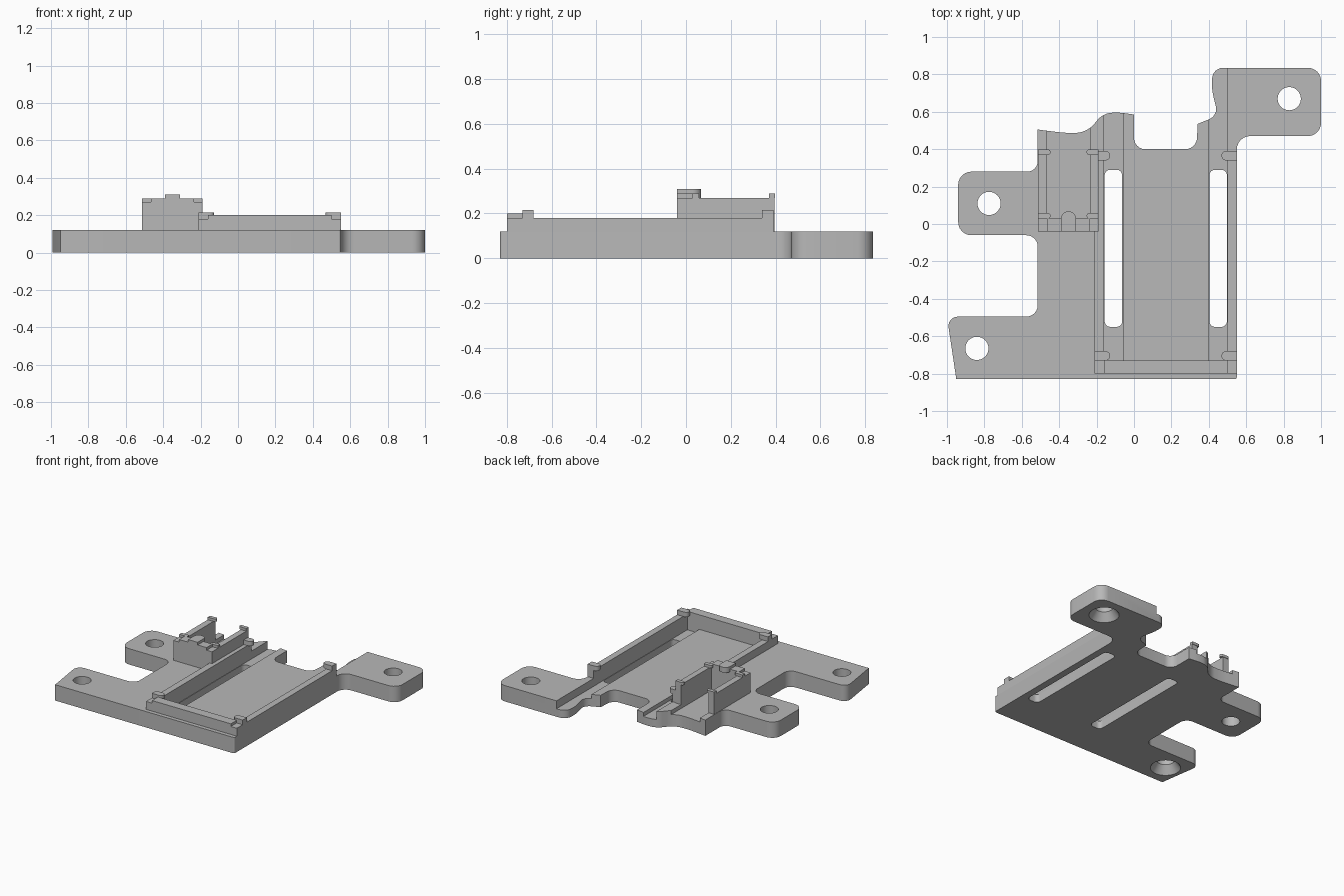
import bpy
import bmesh
from math import pi
from mathutils import Vector

cube = bpy.data.objects.get("Cube")
if cube:
    bpy.data.objects.remove(cube, do_unlink=True)

grey = bpy.data.materials.new("plain_grey")
grey.use_nodes = True
grey.diffuse_color = (0.48, 0.48, 0.48, 1)
grey.node_tree.nodes["Principled BSDF"].inputs["Base Color"].default_value = grey.diffuse_color

PLATE_TOP, FLOOR, GROOVE = 0.12, 0.09, 0.06
ABOVE, BEYOND = 0.5, 1.2


def rounded(corners, steps=6):
    """Replace every (x, y, radius) corner by a smooth bend."""
    points = []
    for i, (x, y, radius) in enumerate(corners):
        here = Vector((x, y))
        if not radius:
            points.append(here)
            continue
        before = Vector(corners[i - 1][:2]) - here
        after = Vector(corners[(i + 1) % len(corners)][:2]) - here
        reach = radius / max(0.3, abs((before.angle(after) / 2)))
        reach = min(radius, before.length * 0.49, after.length * 0.49)
        start = here + before.normalized() * reach
        end = here + after.normalized() * reach
        for k in range(steps + 1):
            t = k / steps
            # weighted curve, an exact arc at right angles
            a, b, c = (1 - t) ** 2, 2 * t * (1 - t) * 0.7071, t * t
            points.append((start * a + here * b + end * c) / (a + b + c))
    return points


def make_object(name, bm):
    bmesh.ops.recalc_face_normals(bm, faces=bm.faces)
    mesh = bpy.data.meshes.new(name)
    bm.to_mesh(mesh)
    bm.free()
    mesh.materials.append(grey)
    obj = bpy.data.objects.new(name, mesh)
    bpy.context.collection.objects.link(obj)
    return obj


def prism(name, corners, low, high):
    bm = bmesh.new()
    base = bm.faces.new([bm.verts.new((p.x, p.y, low)) for p in rounded(corners)])
    side = bmesh.ops.extrude_face_region(bm, geom=[base])["geom"]
    moved = [g for g in side if isinstance(g, bmesh.types.BMVert)]
    bmesh.ops.translate(bm, verts=moved, vec=(0, 0, high - low))
    return make_object(name, bm)


def block(name, xs, ys, zs, left_round=0, right_round=0):
    (x0, x1), (y0, y1) = xs, ys
    corners = [(x0, y0, left_round), (x1, y0, right_round),
               (x1, y1, right_round), (x0, y1, left_round)]
    return prism(name, corners, *zs)


def cone(name, x, y, low, high, r_low, r_high):
    bm = bmesh.new()
    bmesh.ops.create_cone(bm, cap_ends=True, segments=40, radius1=r_low,
                          radius2=r_high, depth=high - low)
    bmesh.ops.translate(bm, verts=bm.verts, vec=(x, y, (low + high) / 2))
    return make_object(name, bm)


def cut(target, cutter):
    cutter.hide_render = True
    mod = target.modifiers.new("cut", "BOOLEAN")
    mod.operation, mod.solver, mod.object = "DIFFERENCE", "EXACT", cutter
    bpy.context.view_layer.objects.active = target
    bpy.ops.object.modifier_apply(modifier=mod.name)
    bpy.data.objects.remove(cutter, do_unlink=True)


# Base plate with three mounting ears
outline = [
    (-0.95, -0.83, 0), (0.55, -0.83, 0.012), (0.55, 0.47, 0.07),
    (1, 0.47, 0.07), (1, 0.835, 0.07), (0.42, 0.835, 0.06),
    (0.415, 0.72, 0.04), (0.45, 0.58, 0.05), (0.34, 0.535, 0),
    (0.335, 0.4, 0.06), (0, 0.4, 0.06), (0, 0.585, 0),
    (-0.08, 0.597, 0.03), (-0.165, 0.592, 0.05), (-0.25, 0.49, 0.06),
    (-0.36, 0.485, 0.05), (-0.515, 0.505, 0), (-0.515, 0.28, 0.055),
    (-0.94, 0.28, 0.07), (-0.94, -0.06, 0.07), (-0.515, -0.06, 0.06),
    (-0.515, -0.495, 0.06), (-1, -0.495, 0.06),
]
plate = prism("base_plate", outline, 0, PLATE_TOP)

# Recessed tray floor with deeper grooves and open slots along both sides
cut(plate, block("floor_cutter", (-0.1, 0.45), (-0.73, BEYOND), (FLOOR, ABOVE)))
for x0, x1 in ((-0.16, -0.06), (0.4, 0.5)):
    cut(plate, block("groove_cutter", (x0, x1), (-0.73, BEYOND), (GROOVE, ABOVE)))
    cut(plate, block("slot_cutter", (x0 + 0.003, x1 - 0.003), (-0.55, 0.29),
                     (-ABOVE, ABOVE), 0.03, 0.03))

# Recessed floor of the small holder
cut(plate, block("holder_cutter", (-0.465, -0.235), (0.03, BEYOND), (FLOOR, ABOVE)))

# Screw holes, two of them countersunk from below
for x, y, sunk in ((0.83, 0.67, True), (-0.84, -0.665, True), (-0.775, 0.11, False)):
    cut(plate, cone("hole_cutter", x, y, -ABOVE, ABOVE, 0.062, 0.062))
    if sunk:
        cut(plate, cone("sink_cutter", x, y, -0.02, GROOVE, 0.118, 0.062))

# Tray walls
block("tray_right_wall", (-0.21, -0.16), (-0.8, 0.39), (PLATE_TOP, 0.18))
block("tray_left_wall", (0.5, 0.55), (-0.8, 0.39), (PLATE_TOP, 0.18))
block("tray_front_wall", (-0.16, 0.5), (-0.8, -0.73), (PLATE_TOP, 0.2))

# Tray corner clips with rounded tips pointing inwards
for place, y in (("front", -0.73), ("back", 0.34)):
    ys, zs = (y, y + 0.05), (0.18, 0.215)
    block("tray_right_clip_" + place, (-0.21, -0.128), ys, zs, 0, 0.024)
    block("tray_left_clip_" + place, (0.468, 0.55), ys, zs, 0.024, 0)

# Small holder walls
block("holder_right_wall", (-0.513, -0.465), (-0.04, 0.395), (PLATE_TOP, 0.27))
block("holder_left_wall", (-0.235, -0.19), (-0.04, 0.395), (PLATE_TOP, 0.27))
block("holder_front_wall", (-0.465, -0.235), (-0.04, 0.03), (PLATE_TOP, 0.29))

# Small holder clips and the rounded centre tab
for place, y in (("front", 0.03), ("back", 0.37)):
    ys, zs = (y, y + 0.028), (0.27, 0.29)
    block("holder_right_clip_" + place, (-0.513, -0.447), ys, zs, 0, 0.012)
    block("holder_left_clip_" + place, (-0.253, -0.19), ys, zs, 0.012, 0)
prism("holder_tab", [(-0.39, -0.04, 0), (-0.31, -0.04, 0),
                     (-0.31, 0.068, 0.04), (-0.39, 0.068, 0.04)], 0.27, 0.31)

# Smooth the rounded bends, keep the edges crisp
bpy.ops.object.select_all(action="DESELECT")
for obj in bpy.context.collection.objects:
    if obj.type == "MESH":
        obj.select_set(True)
bpy.context.view_layer.objects.active = plate
bpy.ops.object.shade_smooth_by_angle(angle=pi / 6)
